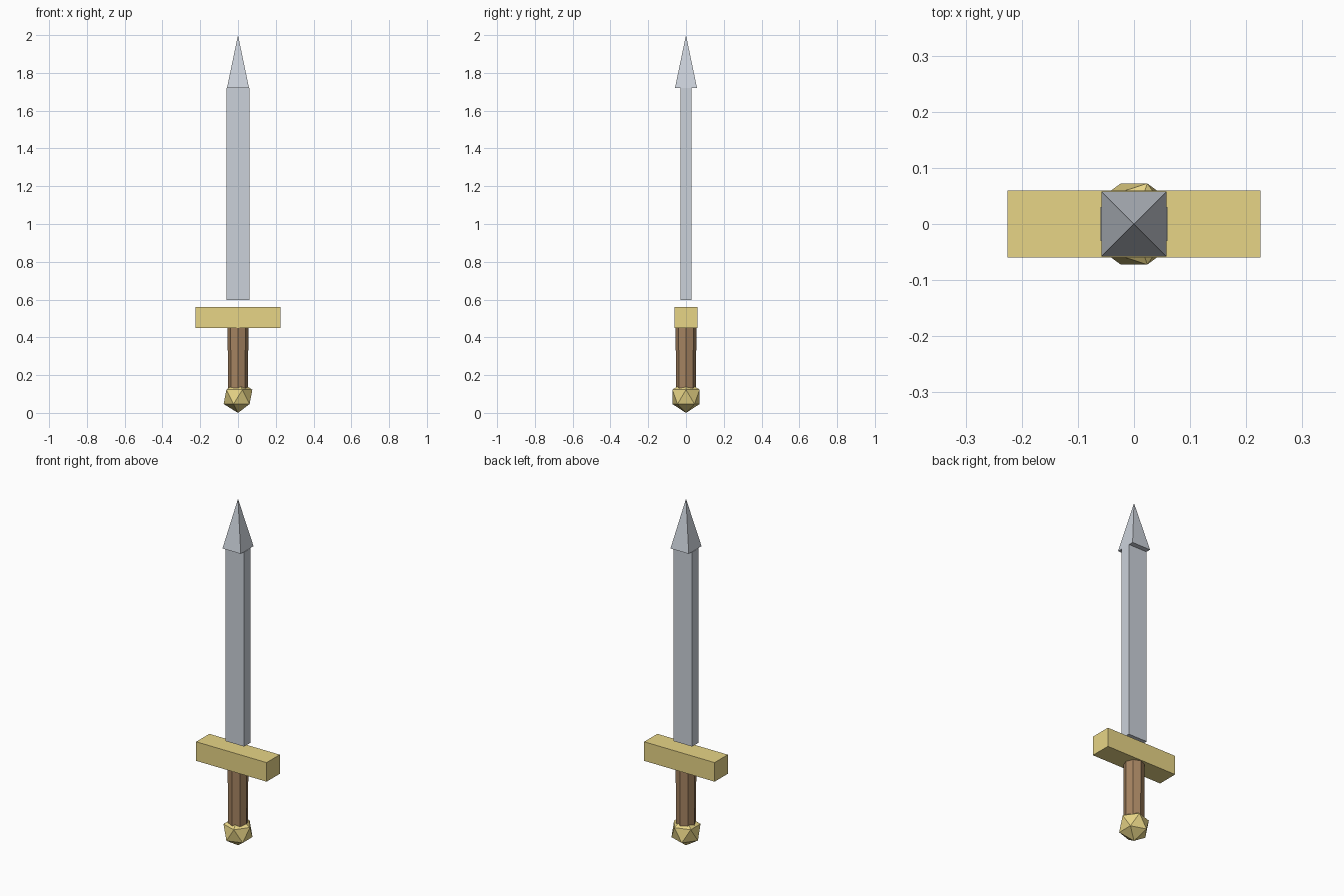
import bpy
from math import radians

if "Cube" in bpy.data.objects:
    bpy.data.objects.remove(bpy.data.objects["Cube"])


def material(name, color):
    mat = bpy.data.materials.new(name)
    mat.diffuse_color = (*color, 1)
    mat.use_nodes = True
    mat.node_tree.nodes["Principled BSDF"].inputs["Base Color"].default_value = mat.diffuse_color
    return mat


steel = material("steel", (0.60, 0.64, 0.70))
gold = material("gold", (0.80, 0.66, 0.24))
wood = material("wood", (0.38, 0.23, 0.12))


def finish(name, mat):
    ob = bpy.context.object
    ob.name = name
    ob.data.materials.append(mat)
    return ob


def box(name, mat, size_x, size_y, z0, z1):
    bpy.ops.mesh.primitive_cube_add(size=1, location=(0, 0, (z0 + z1) / 2))
    bpy.context.object.scale = (size_x, size_y, z1 - z0)
    bpy.ops.object.transform_apply(location=False, rotation=False, scale=True)
    return finish(name, mat)


def cone(name, mat, sides, r0, r1, z0, z1, turn=0):
    bpy.ops.mesh.primitive_cone_add(vertices=sides, radius1=r0, radius2=r1, depth=z1 - z0,
                                    location=(0, 0, (z0 + z1) / 2),
                                    rotation=(0, 0, radians(turn)))
    return finish(name, mat)


# Pommel: 20-sided ball
bpy.ops.mesh.primitive_ico_sphere_add(subdivisions=1, radius=0.085, location=(0, 0, 0.085))
finish("pommel", gold)

# Grip: eight-sided handle
cone("grip", wood, 8, 0.053, 0.055, 0.11, 0.46)

# Crossguard bar
box("crossguard", gold, 0.45, 0.12, 0.45, 0.56)

# Blade, floating slightly above the guard, and its pyramid tip
box("blade", steel, 0.12, 0.06, 0.597, 1.72)
cone("blade_tip", steel, 4, 0.0825, 0, 1.72, 2.0, turn=45)
